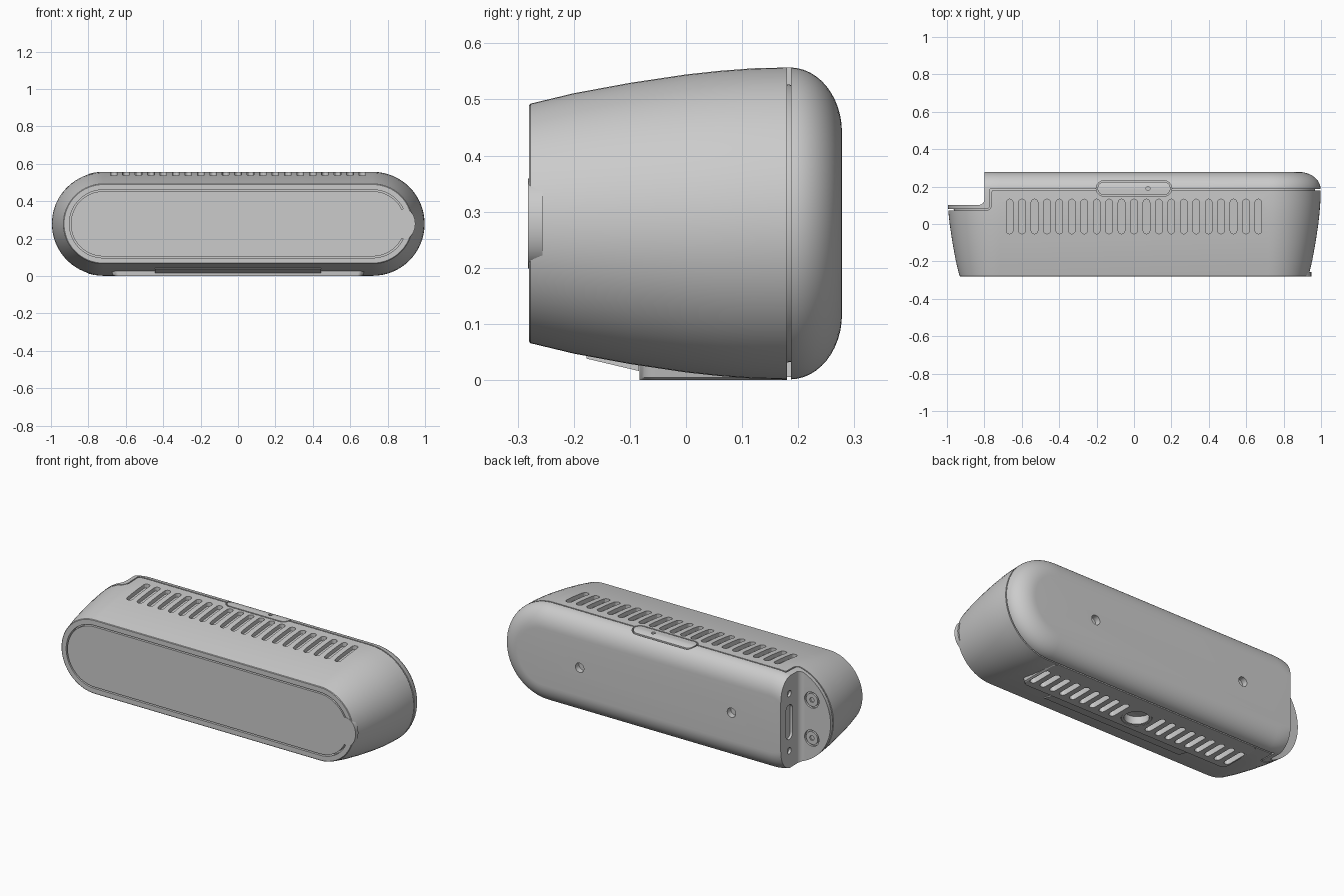
import bpy, bmesh
from math import sin, cos, pi, radians

if "Cube" in bpy.data.objects:
    bpy.data.objects.remove(bpy.data.objects["Cube"])

L, ZC = 0.72, 0.279          # half straight length and centre height of the body


def arc(cx, cy, r, a0, a1, n=8):
    return [(cx + r * cos(radians(a0 + (a1 - a0) * i / n)),
             cy + r * sin(radians(a0 + (a1 - a0) * i / n))) for i in range(n + 1)]


def stadium(cx, cy, half, r, n=8, vertical=False):
    if vertical:
        return arc(cx, cy + half, r, 0, 180, n) + arc(cx, cy - half, r, 180, 360, n)
    return arc(cx + half, cy, r, -90, 90, n) + arc(cx - half, cy, r, 90, 270, n)


def circle(cx, cy, r, n=28):
    return arc(cx, cy, r, 0, 360 - 360 / n, n - 1)


def skin(name, rings):
    """Closed solid from matching rings of points."""
    bm = bmesh.new()
    vs = [[bm.verts.new(p) for p in ring] for ring in rings]
    n = len(vs[0])
    for a, b in zip(vs, vs[1:]):
        for i in range(n):
            bm.faces.new((a[i], a[(i + 1) % n], b[(i + 1) % n], b[i]))
    bm.faces.new(vs[0])
    bm.faces.new(vs[-1])
    bmesh.ops.recalc_face_normals(bm, faces=bm.faces)
    me = bpy.data.meshes.new(name)
    bm.to_mesh(me)
    bm.free()
    ob = bpy.data.objects.new(name, me)
    bpy.context.collection.objects.link(ob)
    return ob


def prism(name, pts, axis, a, b, slope=0.0):
    put = {'z': lambda u, v, w: (u, v, w + slope * v),
           'y': lambda u, v, w: (u, w, v),
           'x': lambda u, v, w: (w, u, v)}[axis]
    return skin(name, [[put(u, v, w) for u, v in pts] for w in (a, b)])


def boolean(targets, cutters, op='DIFFERENCE'):
    bpy.ops.object.select_all(action='DESELECT')
    for c in cutters:
        c.select_set(True)
    cutter = cutters[0]
    cutter.hide_render = True
    bpy.context.view_layer.objects.active = cutter
    if len(cutters) > 1:
        bpy.ops.object.join()
    for t in targets:
        m = t.modifiers.new('cut', 'BOOLEAN')
        m.operation, m.object, m.solver = op, cutter, 'EXACT'
        bpy.context.view_layer.objects.active = t
        bpy.ops.object.modifier_apply(modifier=m.name)
    bpy.data.objects.remove(cutter)


# body profile: (y, radius of the stadium section)
PROFILE = [(-.28, .210), (-.277, .2135), (-.2, .232), (-.1, .2505), (0, .2655), (.06, .272),
           (.12, .2765), (.185, .278)]
PROFILE += [(.185 + .093 * sin(t), .162 + .116 * cos(t))
            for t in [pi / 2 * i / 12 for i in range(1, 13)]]


def body(name, inset=0.0):
    rings = []
    for y, r in PROFILE:
        y = max(-.245, min(.245, y * .95)) if inset else y
        if rings and abs(rings[-1][0][1] - y) < 1e-4:
            continue
        rings.append([(u, y, v) for u, v in stadium(0, ZC, L, r - inset, 32)])
    return skin(name, rings)


# front and back shells, split along a stepped seam with a notch at the left end
seam_front = [(-1.2, -.5), (1.2, -.5), (1.2, .18)] + arc(-.752, .17, .01, 90, 180, 4) \
    + arc(-.792, .102, .03, 0, -90) + [(-1.2, .072)]
seam_back = [(1.2, .187), (-.769, .187)] + arc(-.792, .102, .023, 0, -90) \
    + [(-1.2, .079), (-1.2, .102)] + arc(-.83, .132, .03, -90, 0) + [(-.8, .5), (1.2, .5)]
inside = [(-1.2, -.5), (1.2, -.5), (1.2, .5), (-.785, .5), (-.785, .105), (-.81, .09), (-1.2, .09)]

front_shell = body('front_shell')
boolean([front_shell], [prism('split', seam_front, 'z', -1, 2)], 'INTERSECT')
back_shell = body('back_shell')
boolean([back_shell], [prism('split', seam_back, 'z', -1, 2)], 'INTERSECT')
core = body('inner_core', 0.03)
boolean([core], [prism('split', inside, 'z', -1, 2)], 'INTERSECT')

# front panel in its recess, with the finger tab on the right
boolean([front_shell], [prism('recess', stadium(0, ZC, L, .182, 32), 'y', -.4, -.25)])
prism('front_panel', stadium(0, ZC, L, .174, 32), 'y', -.28, -.246)
tab = [(.89 + .058 * u, ZC + .08 * v) for u, v in circle(0, 0, 1, 40)]
prism('panel_tab', tab, 'y', -.2815, -.256)

# top vent slots
slots = [prism('slot', stadium((i - 10) * .0665, .04, .075, .018, 6, True), 'z', .521, .7, .1)
         for i in range(21)]
boolean([front_shell], slots)

# top button straddling the seam
boolean([front_shell, back_shell, core],
        [prism('pocket', stadium(0, .19, .16, .042, 12), 'z', .505, .8)])
button = body('top_button')
boolean([button], [prism('outline', stadium(0, .19, .16, .035, 12), 'z', .49, .8)], 'INTERSECT')
boolean([button], [prism('pin', circle(.075, .19, .011, 16), 'z', .53, .8)])

# flat foot under the body
foot_pts = []
for cx, cy, a in ((.65, .15, 0), (-.65, .15, 90), (-.65, -.053, 180), (.65, -.053, 270)):
    foot_pts += arc(cx, cy, .03, a, a + 90, 6)
foot = skin('foot', [[(x * s, y, z) for x, y in foot_pts]
                     for s, z in ((.975, 0), (.985, .004), (1.0, .045))])

# bottom vents and the mounting socket
lower = [prism('slot', stadium(s * (.12 + .065 * i), .025, .055, .017, 6, True), 'z', -.1, .036)
         for s in (-1, 1) for i in range(9)]
lower.append(prism('socket', circle(0, .02, .078, 40), 'z', -.1, .05))
boolean([front_shell, foot], lower)
collar = prism('socket_collar', circle(0, .02, .077, 40), 'z', .0015, .051)
boolean([collar], [prism('bore', circle(0, .02, .064, 40), 'z', -.1, .046)])

# slanted label plate in front of the foot
skin('label_plate', [[(x, -.177, .038), (x, -.084, .016), (x, -.084, .05), (x, -.177, .06)]
                     for x in (-.445, .445)])

# rear screw holes
boolean([back_shell], [prism('hole', circle(s * .485, ZC, .027), 'y', .245, .4) for s in (-1, 1)])

# notch: cable port and pin holes on the end wall
port = [prism('port', stadium(.2, ZC, .07, .03, 10, True), 'x', -.9, -.776)]
port += [prism('pin', circle(.2, ZC + s * .165, .018, 20), 'x', -.9, -.782) for s in (-1, 1)]
boolean([back_shell], port)

# notch: two recessed screws facing the back
boolean([back_shell], [prism('recess', circle(-.875, ZC + s * .11, .046), 'y', .09, .2)
                       for s in (-1, 1)])
for s, side in ((-1, 'lower'), (1, 'upper')):
    head = prism(side + '_screw', circle(-.875, ZC + s * .11, .037), 'y', .086, .101)
    boolean([head], [prism('hex', circle(-.875, ZC + s * .11, .015, 6), 'y', .092, .2)])

# smooth shading with sharp edges kept
bpy.ops.object.select_all(action='SELECT')
bpy.context.view_layer.objects.active = front_shell
bpy.ops.object.shade_smooth_by_angle(angle=radians(28))
